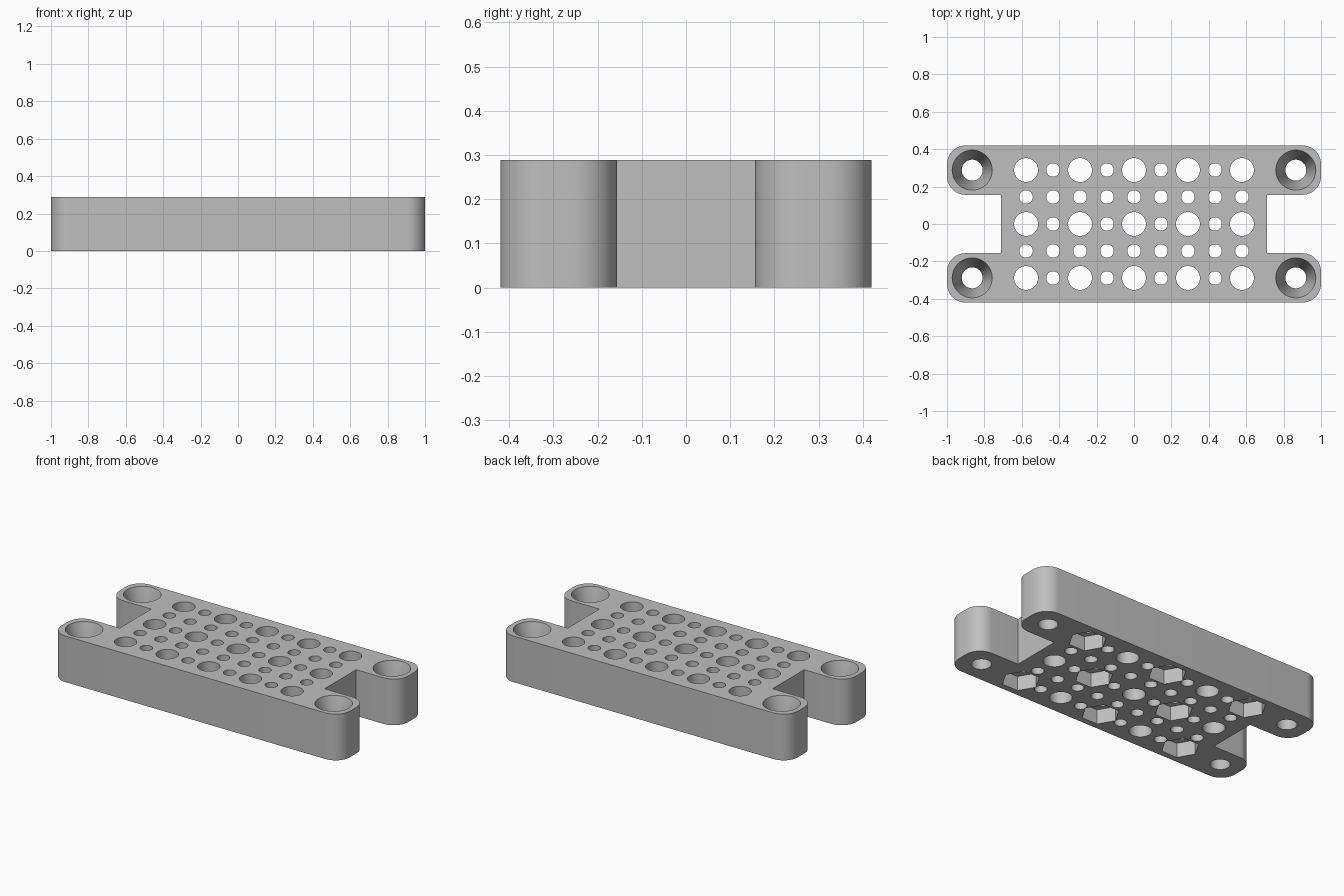
import bpy
import bmesh
from math import cos, sin, pi, radians
from mathutils import Vector

HEIGHT = 0.289
HALF_Y = 0.42
PITCH = 0.1443          # spacing of the hole grid
SCREW_X, SCREW_Y = 0.865, 0.288

old = bpy.data.objects.get("Cube")
if old:
    bpy.data.objects.remove(old, do_unlink=True)

grey = bpy.data.materials.new("plain grey")
grey.use_nodes = True
grey.diffuse_color = (0.52, 0.52, 0.52, 1)
grey.node_tree.nodes["Principled BSDF"].inputs["Base Color"].default_value = (0.52, 0.52, 0.52, 1)


def make_object(name, bm):
    bmesh.ops.recalc_face_normals(bm, faces=bm.faces)
    mesh = bpy.data.meshes.new(name)
    bm.to_mesh(mesh)
    bm.free()
    mesh.materials.append(grey)
    obj = bpy.data.objects.new(name, mesh)
    bpy.context.collection.objects.link(obj)
    return obj


def add_lathe(bm, x, y, rings, sides):
    """Closed solid from (radius, z) rings stacked upwards."""
    loops = [[bm.verts.new((x + r * cos(2 * pi * i / sides),
                            y + r * sin(2 * pi * i / sides), z))
              for i in range(sides)] for r, z in rings]
    for low, high in zip(loops, loops[1:]):
        for i in range(sides):
            j = (i + 1) % sides
            bm.faces.new((low[i], low[j], high[j], high[i]))
    bm.faces.new(loops[0][::-1])
    bm.faces.new(loops[-1])


def cut(target, name, bm):
    cutter = make_object(name, bm)
    cutter.hide_render = True
    mod = target.modifiers.new(name, "BOOLEAN")
    mod.operation = "DIFFERENCE"
    mod.solver = "EXACT"
    mod.object = cutter
    bpy.context.view_layer.objects.active = target
    bpy.ops.object.modifier_apply(modifier=mod.name)
    bpy.data.objects.remove(cutter, do_unlink=True)


def rounded(center, radius, start, steps=12):
    """Quarter arc, counter-clockwise from the start angle."""
    return [center + radius * Vector((cos(start + pi / 2 * i / steps),
                                      sin(start + pi / 2 * i / steps)))
            for i in range(steps + 1)]


# Plate outline: a block with four rounded arms
R, NOTCH_X, NOTCH_Y = 0.1, 0.71, 0.156
right = [Vector((NOTCH_X, NOTCH_Y))]
right += rounded(Vector((1 - R, NOTCH_Y + R)), R, -pi / 2)
right += rounded(Vector((1 - R, HALF_Y - R)), R, 0)
upper = right + [Vector((-p.x, p.y)) for p in reversed(right)]
outline = upper + [Vector((-p.x, -p.y)) for p in upper]

bm = bmesh.new()
base = bm.faces.new([bm.verts.new((p.x, p.y, 0)) for p in outline])
extruded = bmesh.ops.extrude_face_region(bm, geom=[base])
bmesh.ops.translate(bm, vec=(0, 0, HEIGHT),
                    verts=[v for v in extruded["geom"] if isinstance(v, bmesh.types.BMVert)])
plate = make_object("mounting_plate", bm)

# Grid of large and small through holes
holes, pockets = bmesh.new(), bmesh.new()
for i in range(-4, 5):
    for j in range(-2, 3):
        large = i % 2 == 0 and j % 2 == 0
        radius = 0.064 if large else 0.036
        add_lathe(holes, i * PITCH, j * PITCH, [(radius, -0.1), (radius, HEIGHT + 0.1)], 40)
        # Hexagonal nut pockets under every second large hole
        if large and (i // 2 + j // 2) % 2 == 1:
            add_lathe(pockets, i * PITCH, j * PITCH, [(0.108, -0.1), (0.108, 0.09)], 6)
cut(plate, "grid_holes", holes)
cut(plate, "nut_pockets", pockets)

# Tapered screw holes in the arms
screws = bmesh.new()
for sx in (-1, 1):
    for sy in (-1, 1):
        add_lathe(screws, sx * SCREW_X, sy * SCREW_Y,
                  [(0.056, -0.1), (0.056, 0.09), (0.107, HEIGHT), (0.107, HEIGHT + 0.1)], 48)
cut(plate, "screw_holes", screws)

# Smooth curved walls, crisp rims
bpy.ops.object.select_all(action="DESELECT")
plate.select_set(True)
bpy.context.view_layer.objects.active = plate
bpy.ops.object.shade_smooth_by_angle(angle=radians(30))
